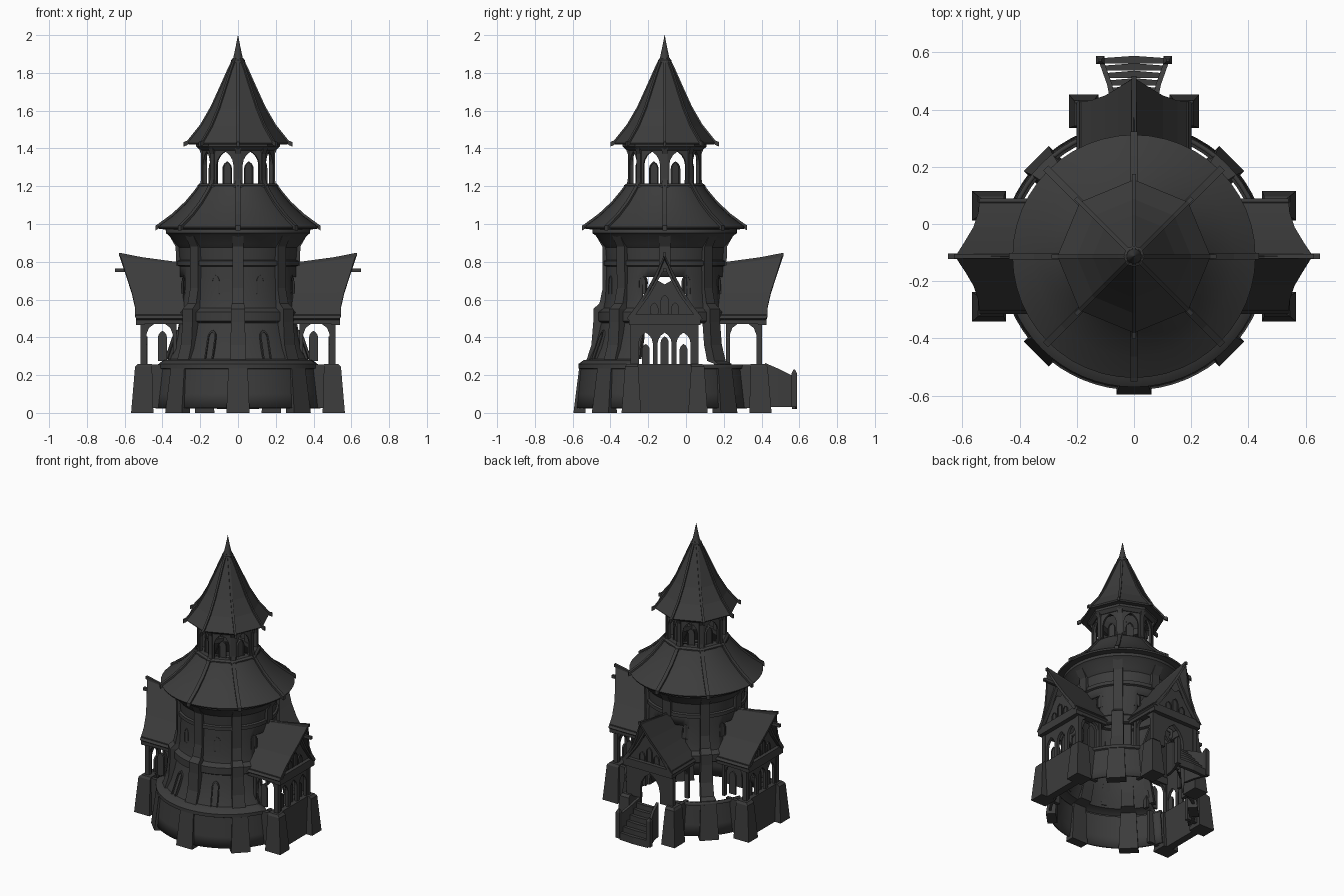
import bpy, bmesh, math
from mathutils import Matrix, Vector

if "Cube" in bpy.data.objects:
    bpy.data.objects.remove(bpy.data.objects["Cube"])

CY = -0.113  # tower axis
mat = bpy.data.materials.new("charcoal_stone")
mat.diffuse_color = (0.045, 0.045, 0.045, 1)
mat.use_nodes = True
mat.node_tree.nodes["Principled BSDF"].inputs["Base Color"].default_value = mat.diffuse_color


def make(name, verts, faces, ang=0, thick=0, smooth=False):
    """Mesh from local coords (x = outward from tower axis), turned by ang degrees."""
    me = bpy.data.meshes.new(name)
    M = Matrix.Translation((0, CY, 0)) @ Matrix.Rotation(math.radians(ang), 4, 'Z')
    me.from_pydata([M @ Vector(v) for v in verts], [], faces)
    bm = bmesh.new()
    bm.from_mesh(me)
    loose = [v for v in bm.verts if not v.link_faces]
    bmesh.ops.delete(bm, geom=loose, context='VERTS')
    bmesh.ops.recalc_face_normals(bm, faces=bm.faces)
    bm.to_mesh(me)
    bm.free()
    me.materials.append(mat)
    o = bpy.data.objects.new(name, me)
    bpy.context.collection.objects.link(o)
    if thick:
        m = o.modifiers.new("thickness", 'SOLIDIFY')
        m.thickness, m.offset = thick, 0
    if smooth:
        bpy.ops.object.select_all(action='DESELECT')
        o.select_set(True)
        bpy.context.view_layer.objects.active = o
        bpy.ops.object.shade_smooth_by_angle(angle=math.radians(30))
    return o


def skin(name, rings, ang=0):
    n = len(rings[0])
    f = [(i*n+j, i*n+(j+1) % n, (i+1)*n+(j+1) % n, (i+1)*n+j)
         for i in range(len(rings)-1) for j in range(n)]
    f += [tuple(range(n)), tuple(range((len(rings)-1)*n, len(rings)*n))]
    return make(name, [v for r in rings for v in r], f, ang)


def loft(name, ang, *secs):
    """Stack of rectangles (x0, x1, y0, y1, z)."""
    return skin(name, [[(a, c, z), (b, c, z), (b, d, z), (a, d, z)] for a, b, c, d, z in secs], ang)


def box(name, ang, x0, x1, y0, y1, z0, z1):
    return loft(name, ang, (x0, x1, y0, y1, z0), (x0, x1, y0, y1, z1))


def revolve(name, prof, segs, skip=None, thick=0, smooth=True):
    v = [(r*math.cos(2*math.pi*j/segs), r*math.sin(2*math.pi*j/segs), z)
         for r, z in prof for j in range(segs)]
    f = []
    for i in range(len(prof)-1):
        zc = (prof[i][1]+prof[i+1][1])/2
        for j in range(segs):
            if skip and skip((j+.5)*360/segs, zc):
                continue
            k = (j+1) % segs
            f.append((i*segs+j, i*segs+k, (i+1)*segs+k, (i+1)*segs+j))
    return make(name, v, f, 0, thick, smooth)


def ogive(hw, h):
    """Pointed arch outline from bottom left over the tip to bottom right."""
    s = h-1.5*hw
    left = [(-hw, 0), (-hw, s), (-hw*.88, s+hw*.55), (-hw*.55, s+hw*1.08)]
    return left + [(0, h)] + [(-y, z) for y, z in reversed(left)]


def lancet(name, ang, xb, xt, yc, z0, h, hw, d=0.012):
    def ring(w, hh, off):
        return [(xb+(xt-xb)*z/h+off, yc+y, z0+z) for y, z in ogive(w, hh)]
    skin(name, [ring(hw, h, -d), ring(hw, h, d), ring(hw*.72, h*.93, d), ring(hw*.72, h*.93, d*.3)], ang)


def arch_panel(name, ang, x, yc, z0, hw, h, ow, oh, d=0.015):
    """Wall panel with a pointed opening."""
    inn = ogive(ow, oh)
    s = oh-1.5*ow
    left = [(-hw, 0), (-hw, s), (-hw, h*.9), (-hw, h)]
    out = left + [(0, h)] + [(-y, z) for y, z in reversed(left)]
    rings = [[(x+q, yc+a[0], z0+a[1]), (x+q, yc+b[0], z0+b[1])] for a, b in zip(inn, out) for q in (0, d)]
    skin(name, [rings[2*i]+rings[2*i+1][::-1] for i in range(len(inn))], ang)


def near_porch(a, w):
    return any(abs((a-p+180) % 360-180) < w for p in (0, 90, 180))


# tower shell, open into the porches and along the back arcade
shell = [(.46, .025), (.452, .1), (.44, .235), (.45, .24), (.45, .255), (.425, .272), (.395, .278), (.365, .34),
         (.342, .42), (.33, .48), (.345, .49), (.345, .53), (.318, .55), (.307, .6), (.302, .72), (.302, .78),
         (.315, .785), (.315, .8), (.302, .805), (.307, .88), (.325, .9), (.36, .945), (.375, .955), (.375, .985)]


def opening(a, z):
    back = a < 202 or a > 338
    return (back and .26 < z < .482) or (near_porch(a, 24) and .47 < z < .73) or (near_porch(a, 15) and z < .26)


revolve("tower_wall", shell, 64, opening, .016)

# buttresses and upper pilasters
for a in (-90, -45, -135, 45, 135):
    loft("buttress", a, *[(i, o, -w, w, z) for i, o, w, z in (
        (.42, .483, .062, 0), (.42, .45, .05, .26), (.36, .415, .042, .275), (.335, .388, .04, .36), (.32, .378, .037, .48),
        (.3, .378, .037, .55), (.3, .345, .032, .58), (.29, .328, .03, .66), (.29, .33, .03, .88), (.3, .37, .03, .95))])
for a in (0, 90, 180):
    loft("pilaster", a, (.29, .328, -.03, .03, .78), (.29, .33, -.03, .03, .88), (.3, .37, -.03, .03, .95))

# tower windows
for k in range(8):
    a = 22.5+45*k
    lancet("upper_window", a, .303, .3, 0, .63, .1, .023)
    if a > 200 and a < 340:
        lancet("lower_window", a, .395, .337, 0, .285, .155, .024, .016)

# lower roof with ridge beams
roof = [(.425, .985), (.35, 1.04), (.28, 1.105), (.23, 1.165), (.205, 1.2)]
revolve("lower_roof", [(.34, .965), (.42, .975)]+roof, 48)
spire = [(.268, 1.43), (.2, 1.515), (.145, 1.61), (.095, 1.72), (.055, 1.81), (.026, 1.87)]
revolve("spire_roof", [(.17, 1.43), (.262, 1.422)]+spire, 8, smooth=False)


def ridge(name, pts, w, a, h):
    skin(name, [[(r, -w, z-.012), (r, w, z-.012), (r, w, z+h), (r, -w, z+h)] for r, z in pts], a)


for k in range(8):
    ridge("lower_roof_ridge", [(.437, .978)]+roof, .012, 45*k, .014)
    ridge("spire_ridge", [(.288, 1.422)]+spire, .007, 45*k, .012)
revolve("finial", [(.02, 1.85), (.036, 1.855), (.036, 1.868), (.026, 1.875), (.012, 1.94), (.0005, 2)], 12)

# open lantern
revolve("lantern_base", [(.15, 1.185), (.215, 1.185), (.215, 1.205), (.2, 1.215), (.15, 1.215), (.15, 1.185)], 8, smooth=False)
revolve("lantern_cornice", [(.15, 1.39), (.2, 1.39), (.222, 1.41), (.222, 1.435), (.15, 1.435), (.15, 1.39)], 8, smooth=False)
for k in range(8):
    loft("lantern_column", 45*k, (.165, .205, -.018, .018, 1.18), (.165, .195, -.014, .014, 1.24),
         (.165, .195, -.014, .014, 1.37), (.165, .215, -.018, .018, 1.42))
    arch_panel("lantern_arch", 45*k+22.5, .165, 0, 1.21, .072, .195, .048, .175)
    lancet("lantern_lancet", 45*k+22.5, .15, .15, 0, 1.215, .115, .024, .008)


def porch(a, entry):
    # stone base
    for s in (-1, 1):
        def y(p, q): return (min(s*p, s*q), max(s*p, s*q))
        loft("porch_corner_block", a, (.448, .566, *y(.125, .228), 0), (.455, .545, *y(.14, .21), .245), (.455, .53, *y(.14, .2), .26))
        box("porch_side_wall", a, .37, .47, *y(.175, .2), .025, .255)
        # posts, beams and side brackets
        box("porch_corner_post", a, .485, .515, *y(.15, .18), .25, .48)
        box("porch_inner_post", a, .325, .345, *y(.15, .18), .25, .48)
        box("porch_side_beam", a, .29, .535, *y(.145, .19), .47, .52)
        for x0, x1 in ((.345, .385), (.485, .445)):
            yy = y(.155, .175)
            skin("porch_bracket", [[(x0, q, .47), (x1, q, .47), ((x0*2+x1)/3, q, .45), (x0, q, .415)] for q in yy], a)
        if not entry:
            lancet_side = [(.4+u, z+.275) for u, z in ogive(.024, .16)]
            skin("porch_side_lancet", [[(u, q, z) for u, z in lancet_side] for q in y(.16, .172)], a)
        # gable wall half, open under the apex
        skin("gable_wall", [[(q, s*.165, .51), (q, s*.035, .7), (q, 0, .68), (q, 0, .51)] for q in (.495, .515)], a)
        skin("gable_rafter", [[(q, s*.19, .505), (q, s*.085, .645), (q, 0, .81), (q, 0, .765), (q, s*.08, .62), (q, s*.165, .505)]
                              for q in (.52, .545)], a)
    if not entry:
        box("porch_front_wall", a, .47, .52, -.15, .15, .0, .26)
    box("porch_front_beam", a, .495, .54, -.19, .19, .465, .52)
    # curved saddle roof
    prof = [(.195, .495, .495, .54), (.145, .56, .56, .545), (.095, .635, .63, .562), (.048, .722, .7, .59), (0, .832, .78, .625)]
    prof = prof+[(-p[0],)+p[1:] for p in reversed(prof[:-1])]
    v, n = [], len(prof)
    for p in prof:
        v += [(.24, p[0], p[2]), (p[3], p[0], p[1])]
    make("porch_roof", v, [(2*i, 2*i+1, 2*i+3, 2*i+2) for i in range(n-1)], a, .016)
    skin("porch_ridge", [[(x, -.008, z-.01), (x, .008, z-.01), (x, .008, z+.01), (x, -.008, z+.01)]
                         for x, z in ((.28, .772), (.45, .803), (.63, .838))], a)
    # gable tracery
    for yc, h in ((-.055, .06), (0, .1), (.055, .06)):
        lancet("gable_tracery", a, .516, .516, yc, .525, h, .022, .008)
    # front arcade
    if entry:
        arch_panel("entry_arch", a, .49, 0, .25, .15, .22, .075, .19, .02)
    else:
        for yc in (-.1, 0, .1):
            arch_panel("porch_arch", a, .492, yc, .25, .05, .22, .037, .175, .018)
            lancet("porch_lancet", a, .485, .485, yc, .255, .11 if yc else .15, .021, .006)
        box("porch_pole", a, .5, .65, -.009, .009, .745, .765)


for ang in (0, 180):
    porch(ang, False)
porch(90, True)

# flared entry stairs
for i in range(6):
    x0, x1 = .545+i*.026, .545+(i+1)*.026
    w0, w1, z = .068+i*.007, .068+(i+1)*.007, .24-i*.034
    skin("stair_step", [[(x0, -w0, q), (x1-.008, -w1, q), (x1, 0, q), (x1-.008, w1, q), (x0, w0, q)] for q in (z-.05, z)], 90)
for s in (-1, 1):
    skin("stair_side_wall", [[(x, s*w, .03), (x, s*(w+.018), .03), (x, s*(w+.018), z), (x, s*w, z)]
                             for x, w, z in ((.53, .062, .265), (.6, .076, .235), (.69, .108, .19))], 90)
    c = s*.118
    loft("stair_newel", 90, (.672, .7, c-.015, c+.015, .03), (.672, .7, c-.015, c+.015, .21), (.682, .69, c-.005, c+.005, .23))
